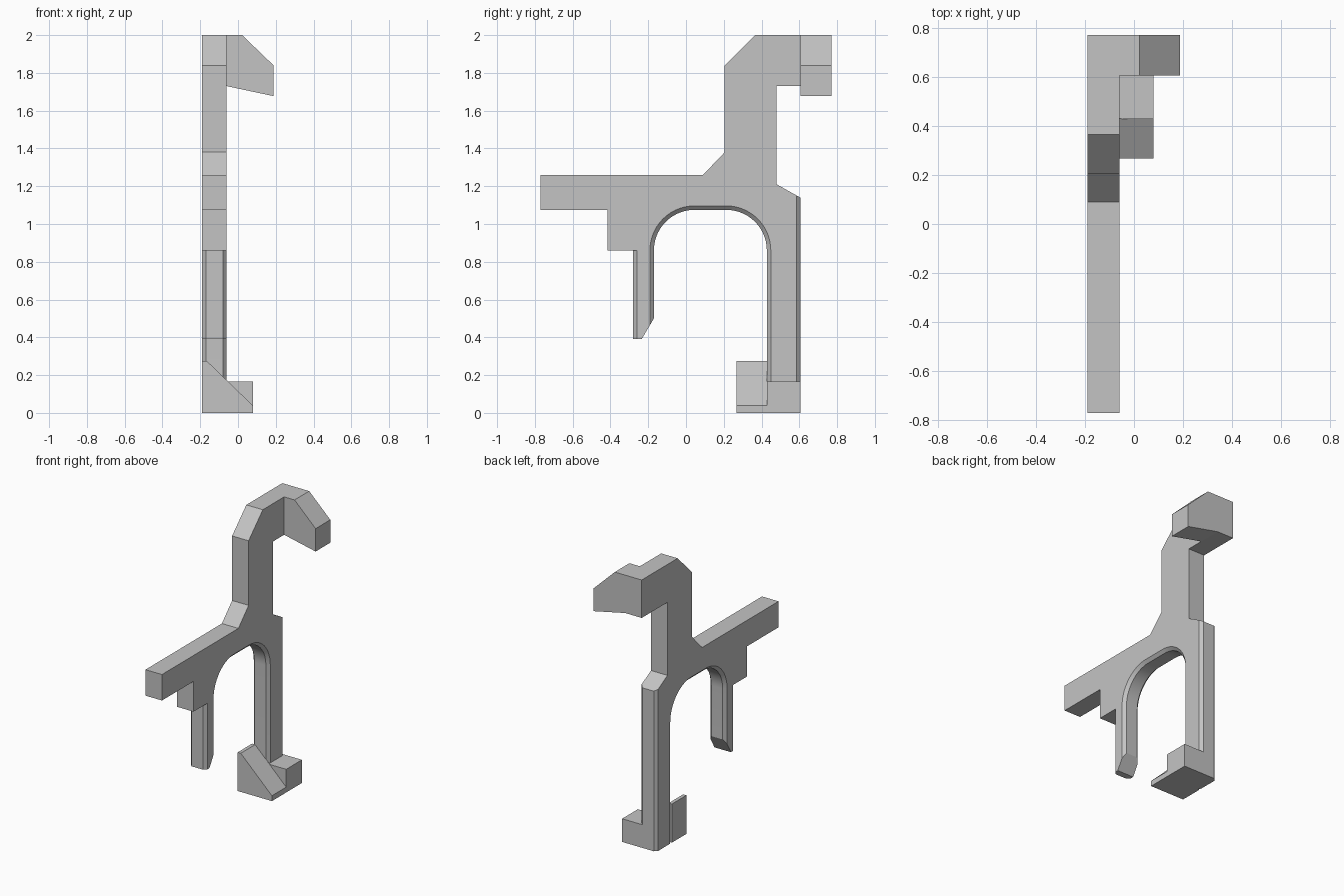
import bpy
import bmesh
from math import cos, sin, pi

cube = bpy.data.objects.get("Cube")
if cube:
    bpy.data.objects.remove(cube, do_unlink=True)

grey = bpy.data.materials.new("plain grey")
grey.use_nodes = True
colour = (0.55, 0.55, 0.55, 1)
grey.diffuse_color = colour
grey.node_tree.nodes["Principled BSDF"].inputs["Base Color"].default_value = colour


def loft(name, sections):
    """Join matching point rings with side faces and cap both ends."""
    bm = bmesh.new()
    rings = [[bm.verts.new(p) for p in ring] for ring in sections]
    n = len(rings[0])
    for a, b in zip(rings, rings[1:]):
        for i in range(n):
            j = (i + 1) % n
            bm.faces.new((a[i], a[j], b[j], b[i]))
    bm.faces.new(rings[0])
    bm.faces.new(rings[-1])
    bmesh.ops.recalc_face_normals(bm, faces=bm.faces)
    mesh = bpy.data.meshes.new(name)
    bm.to_mesh(mesh)
    bm.free()
    mesh.materials.append(grey)
    obj = bpy.data.objects.new(name, mesh)
    bpy.context.collection.objects.link(obj)
    return obj


def prism_y(name, profile, y0, y1):
    """Extrude an (x, z) profile along y."""
    return loft(name, [[(x, y, z) for x, z in profile] for y in (y0, y1)])


def arc(cy, cz, r, start, end, steps=14):
    return [(cy + r * cos(start + (end - start) * i / steps),
             cz + r * sin(start + (end - start) * i / steps))
            for i in range(steps + 1)]


def side_profile(c):
    """Body outline in (y, z); c pulls back the leg and arch edges."""
    radius = 0.215 + c
    outer = [(-0.77, 1.075), (-0.77, 1.26), (0.09, 1.26), (0.205, 1.38),
             (0.205, 1.84), (0.365, 2.0), (0.77, 2.0), (0.77, 1.73),
             (0.48, 1.73), (0.48, 1.21),
             (0.605 - c, 1.14 + 0.56 * c), (0.605 - c, 0)]
    arch = ([(0.428 + c, 0)]
            + arc(0.213, 0.86, radius, 0, pi / 2)
            + arc(0.045, 0.86, radius, pi / 2, pi))
    front_leg = [(-0.17 - c, 0.5 - 1.69 * c), (-0.235, 0.39),
                 (-0.28 + c, 0.39), (-0.28 + c, 0.86),
                 (-0.415, 0.86), (-0.415, 1.075)]
    return outer + arch + front_leg


# Flat body with arch, bar, neck and chamfered legs
CHAMFER = 0.021
layers = [(-0.19, CHAMFER), (-0.17, 0), (-0.08, 0), (-0.06, CHAMFER)]
body = loft("body_frame",
            [[(x, y, z) for y, z in side_profile(c)] for x, c in layers])
for o in bpy.context.selected_objects:
    o.select_set(False)
body.select_set(True)
bpy.context.view_layer.objects.active = body
bpy.ops.object.shade_smooth_by_angle(angle=pi / 9)

# Hook reaching sideways at the top
prism_y("top_hook", [(-0.06, 2.0), (0.022, 2.0), (0.188, 1.84),
                     (0.188, 1.677), (-0.06, 1.73)], 0.605, 0.77)

# Foot: block beside the rear leg and a sloped wedge ahead of it
prism_y("foot_block", [(-0.12, 0), (-0.12, 0.165), (0.08, 0.165), (0.08, 0)],
        0.428, 0.605)
prism_y("foot_wedge", [(-0.19, 0), (-0.19, 0.275), (-0.165, 0.275),
                       (0.08, 0.038), (0.08, 0)], 0.267, 0.43)
